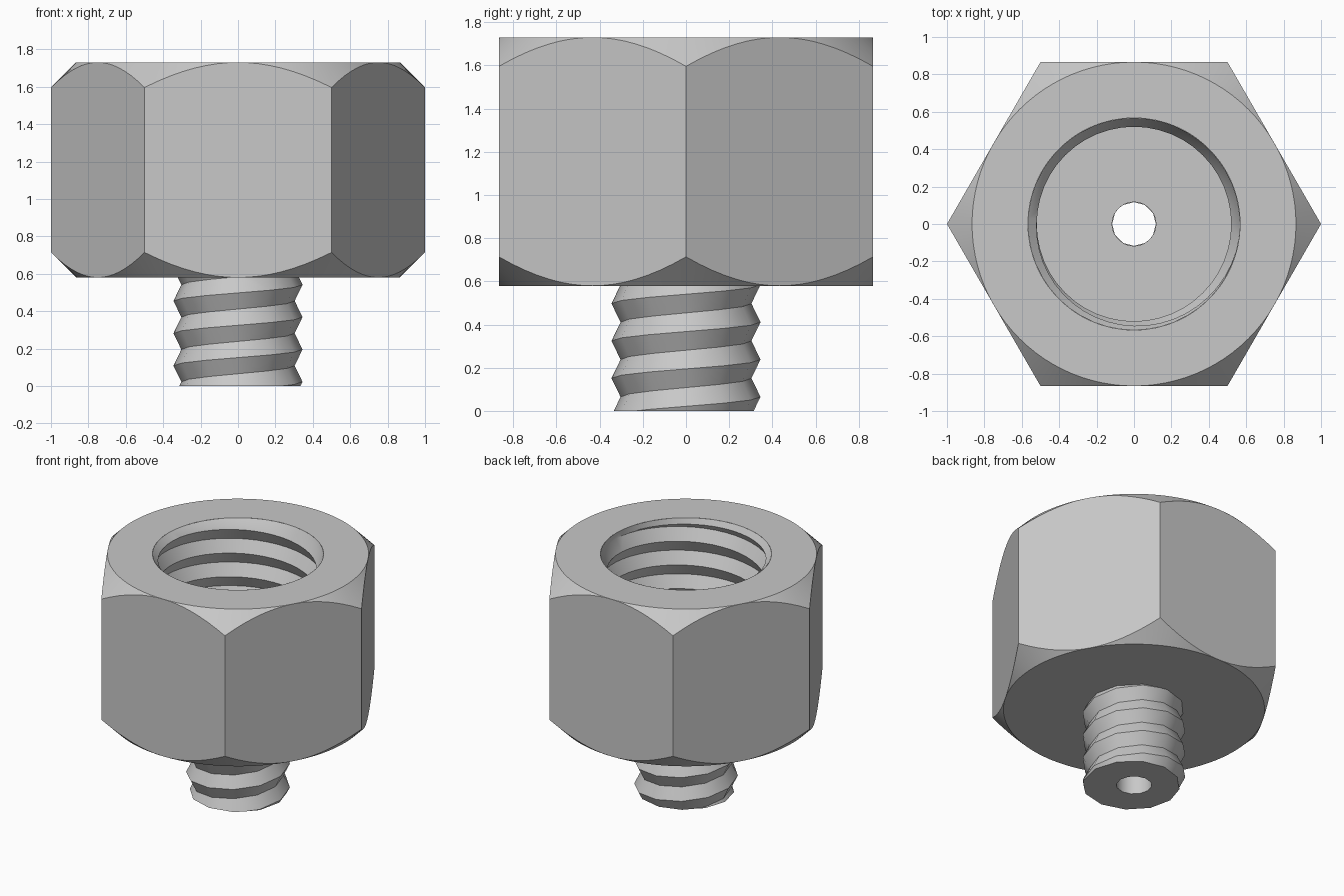
import bpy, bmesh
from math import cos, sin, pi, radians, atan2

if "Cube" in bpy.data.objects:
    bpy.data.objects.remove(bpy.data.objects["Cube"])

APOTHEM, BASE, TOP = 0.866, 0.58, 1.73
BORE, FLOOR, PITCH = 0.117, 0.75, 0.173

steel = bpy.data.materials.new("grey_steel")
steel.use_nodes = True
steel.diffuse_color = (0.58, 0.58, 0.58, 1)
steel.node_tree.nodes["Principled BSDF"].inputs["Base Color"].default_value = (0.58, 0.58, 0.58, 1)


def finish(bm, name, angle):
    mesh = bpy.data.meshes.new(name)
    bm.to_mesh(mesh)
    bm.free()
    mesh.materials.append(steel)
    obj = bpy.data.objects.new(name, mesh)
    bpy.context.collection.objects.link(obj)
    bpy.ops.object.select_all(action='DESELECT')
    obj.select_set(True)
    bpy.context.view_layer.objects.active = obj
    bpy.ops.object.shade_smooth_by_angle(angle=radians(angle))
    return obj


def loft(name, profile, segs, angle=30):
    """Skin rings upward; profile(a) lists (radius, z) at angle a."""
    bm = bmesh.new()
    cols = []
    for i in range(segs):
        a = 2 * pi * i / segs
        cols.append([bm.verts.new((r * cos(a), r * sin(a), z)) for r, z in profile(a)])
    for i in range(segs):
        c, d = cols[i], cols[(i + 1) % segs]
        for k in range(len(c) - 1):
            bm.faces.new((c[k], d[k], d[k + 1], c[k + 1]))
    bmesh.ops.remove_doubles(bm, verts=bm.verts, dist=1e-5)
    return finish(bm, name, angle)


def thread(name, crest, root, phase, low, high, segs, low_rings, high_rings, inward, angle):
    """Continuous V thread cut flat at both ends, its rims extended to the given rings."""
    bm = bmesh.new()
    start = phase - PITCH * (int((phase - low) / PITCH) + 3)
    rows = 2 * int((high - start) / PITCH + 3)
    cols = []
    for i in range(segs):
        a = 2 * pi * i / segs
        col = []
        for k in range(rows):
            r = root if k % 2 else crest
            z = start + PITCH * (i / segs + k / 2)
            col.append(bm.verts.new((r * cos(a), r * sin(a), z)))
        cols.append(col)
    # the last column joins the first one a full pitch higher
    for i in range(segs):
        c = cols[i]
        d = cols[i + 1] if i + 1 < segs else cols[0][2:]
        for k in range(min(len(c), len(d)) - 1):
            bm.faces.new((c[k], d[k], d[k + 1], c[k + 1]))
    for z, up in ((low, -1), (high, 1)):
        geom = bm.verts[:] + bm.edges[:] + bm.faces[:]
        bmesh.ops.bisect_plane(bm, geom=geom, dist=1e-5, plane_co=(0, 0, z),
                               plane_no=(0, 0, up), clear_outer=True)
    for z, rings in ((low, low_rings), (high, high_rings)):
        rim = [e for e in bm.edges if e.is_boundary
               and all(abs(v.co.z - z) < 1e-4 for v in e.verts)]
        for r, ring_z in rings:
            new = bmesh.ops.extrude_edge_only(bm, edges=rim)["geom"]
            for v in (g for g in new if isinstance(g, bmesh.types.BMVert)):
                a = atan2(v.co.y, v.co.x)
                v.co = (r * cos(a), r * sin(a), ring_z)
            rim = [g for g in new if isinstance(g, bmesh.types.BMEdge) and g.is_boundary]
    # face the whole surface toward or away from the axis
    bmesh.ops.recalc_face_normals(bm, faces=bm.faces)
    mid = (low + high) / 2
    wall = min(bm.faces, key=lambda f: abs(f.calc_center_median().z - mid))
    c = wall.calc_center_median()
    if (wall.normal.x * c.x + wall.normal.y * c.y < 0) != inward:
        bmesh.ops.reverse_faces(bm, faces=bm.faces)
    return finish(bm, name, angle)


def hex_profile(a):
    """Hexagon trimmed by a 45 degree cone at both ends."""
    r = APOTHEM / cos(a % (pi / 3) - pi / 6)
    drop = r - APOTHEM
    return [(0.25, BASE), (APOTHEM, BASE), (r, BASE + drop),
            (r, TOP - drop), (APOTHEM, TOP), (0.567, TOP)]


# hexagonal body with chamfered ends
loft("hex_body", hex_profile, 96)

# threaded socket with a countersunk mouth and a flat floor
thread("socket_thread", 0.52, 0.567, 1.605, FLOOR, 1.69, 48,
       [(BORE, FLOOR)], [(0.567, TOP)], True, 30)

# coarse threaded stud with a flat end
thread("stud_thread", 0.345, 0.303, 0.195, 0.0, BASE + 0.01, 12,
       [(BORE, 0.0)], [], False, 35)

# bore running through the stud into the socket, facing the axis
loft("through_bore", lambda a: [(BORE, FLOOR), (BORE, 0.0)], 32)
